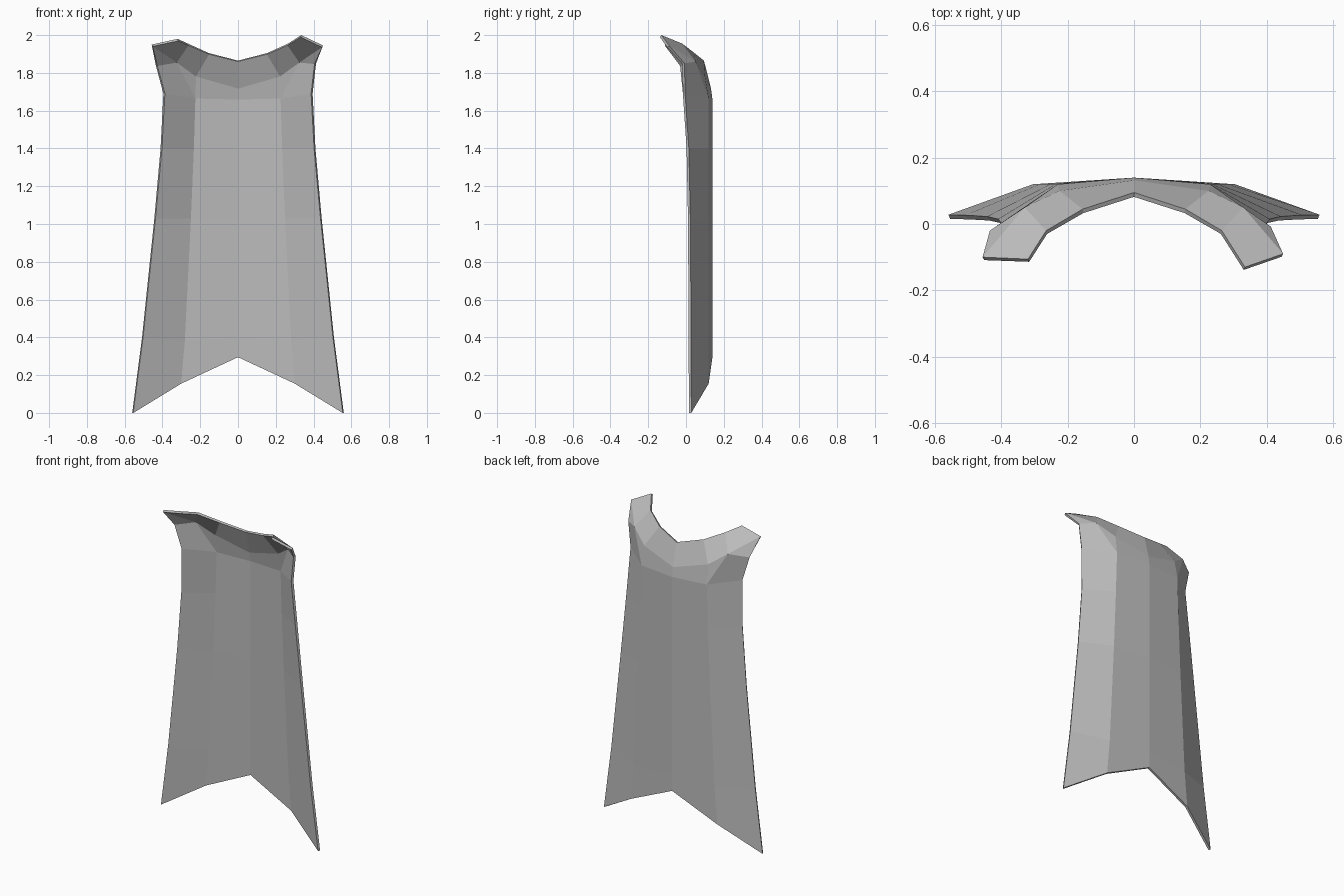
import bpy
import bmesh

old = bpy.data.objects.get("Cube")
if old:
    bpy.data.objects.remove(old, do_unlink=True)

# One plain cloth colour
cloth = bpy.data.materials.new("grey cloth")
cloth.use_nodes = True
grey = (0.5, 0.5, 0.5, 1)
cloth.diffuse_color = grey
shader = next(n for n in cloth.node_tree.nodes if n.type == "BSDF_PRINCIPLED")
shader.inputs["Base Color"].default_value = grey
shader.inputs["Roughness"].default_value = 0.8

# Drape rows from hem to shoulder: spine, fold and side edge
drape = [
    [(0, 0.14, 0.295), (0.305, 0.12, 0.155), (0.56, 0.028, 0)],
    [(0, 0.14, 0.40), (0.285, 0.12, 0.38), (0.508, 0.027, 0.40)],
    [(0, 0.14, 1.03), (0.253, 0.12, 1.03), (0.443, 0.023, 1.03)],
    [(0, 0.14, 1.40), (0.238, 0.12, 1.40), (0.41, 0.015, 1.40)],
    [(0, 0.14, 1.66), (0.23, 0.12, 1.665), (0.395, -0.005, 1.69)],
]
# Collar base and neckline, shared by both halves
base = [(0, 0.132, 1.72), (0.225, 0.10, 1.785), (0.33, 0.05, 1.86)]
neck = [(0, 0.095, 1.865), (0.155, 0.045, 1.905), (0.265, -0.02, 1.955)]
# The shoulder points differ slightly: side edge, outer tip, inner tip
tips = {
    1: [(0.413, -0.008, 1.85), (0.45, -0.09, 1.945), (0.335, -0.13, 2.0)],
    -1: [(0.435, -0.02, 1.84), (0.457, -0.10, 1.95), (0.32, -0.106, 1.98)],
}

bm = bmesh.new()


def panel(side, points):
    """Add one cloth panel, mirrored to the given side, facing backwards."""
    verts = [bm.verts.new((side * x, y, z)) for x, y, z in points]
    bm.faces.new(verts[::-1] if side > 0 else verts)


for side in (1, -1):
    # Hanging drape
    for low, high in zip(drape, drape[1:]):
        for i in range(2):
            panel(side, [low[i], low[i + 1], high[i + 1], high[i]])
    # Shoulder bend
    spine, fold, edge = drape[-1]
    shoulder, outer, inner = tips[side]
    panel(side, [spine, fold, base[1], base[0]])
    panel(side, [fold, base[2], base[1]])
    panel(side, [fold, edge, shoulder, base[2]])
    # Collar and shoulder points
    for i in range(2):
        panel(side, [base[i], base[i + 1], neck[i + 1], neck[i]])
    panel(side, [base[2], outer, inner, neck[2]])
    panel(side, [base[2], shoulder, outer])

bmesh.ops.remove_doubles(bm, verts=bm.verts[:], dist=0.0005)
mesh = bpy.data.meshes.new("cape")
bm.to_mesh(mesh)
bm.free()
mesh.materials.append(cloth)
cape = bpy.data.objects.new("cape", mesh)
bpy.context.collection.objects.link(cape)

# Give the cloth a thin inner layer and rim
thickness = cape.modifiers.new("cloth thickness", "SOLIDIFY")
thickness.thickness = 0.014
thickness.offset = -1
